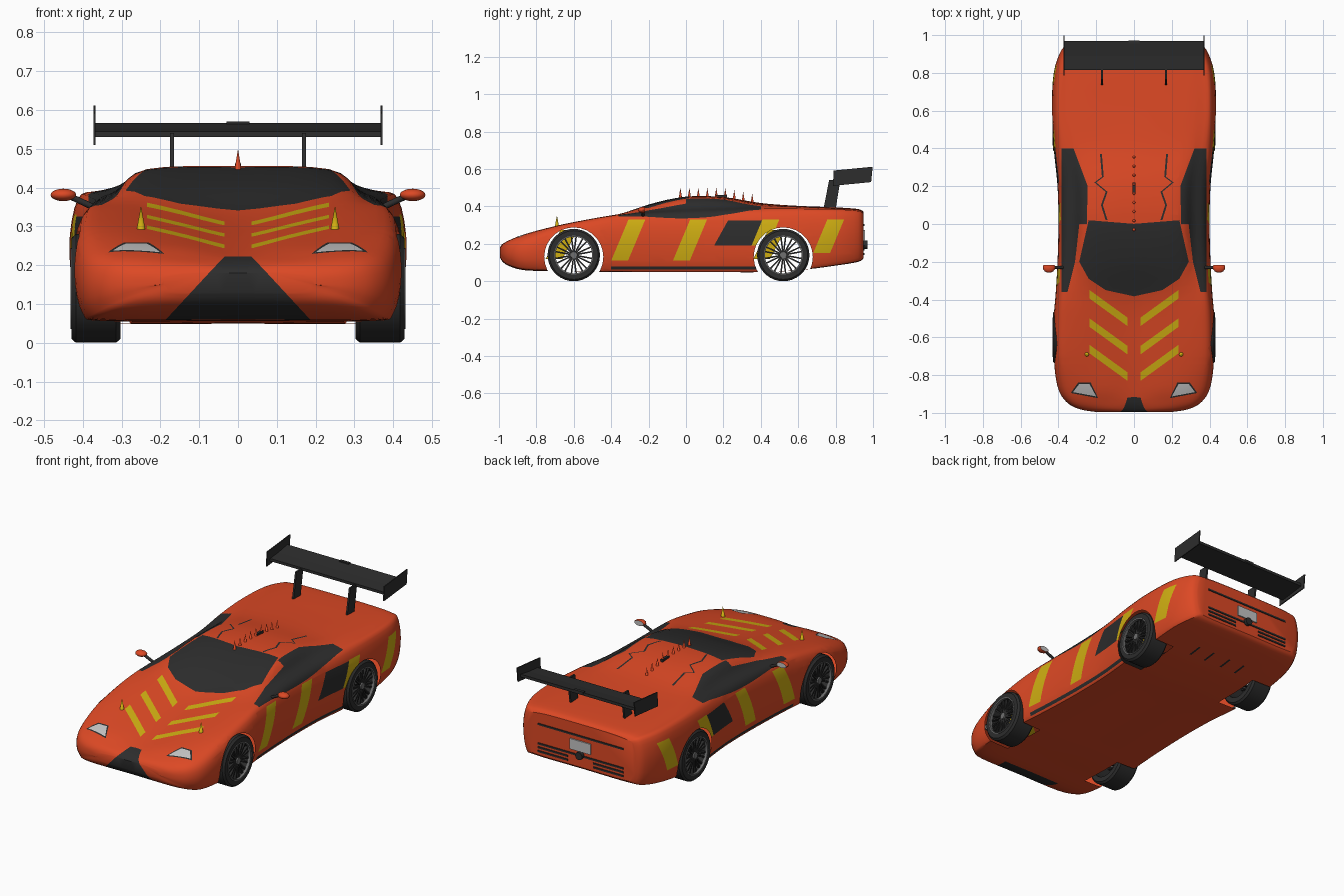
import bpy, bmesh, math
from mathutils import Vector, Matrix

if "Cube" in bpy.data.objects:
    bpy.data.objects.remove(bpy.data.objects["Cube"])


def material(name, rgb):
    m = bpy.data.materials.new(name)
    m.diffuse_color = (*rgb, 1)
    m.use_nodes = True
    m.node_tree.nodes["Principled BSDF"].inputs["Base Color"].default_value = m.diffuse_color
    return m


ORANGE = material("orange paint", (0.72, 0.066, 0.018))
BLACK = material("black trim", (0.026, 0.026, 0.026))
YELLOW = material("yellow stripe", (0.62, 0.42, 0.006))
SILVER = material("light grey", (0.55, 0.55, 0.55))
GREY = material("rim grey", (0.16, 0.16, 0.16))


def finish(bm, name, mats, mirror=False, smooth=True):
    me = bpy.data.meshes.new(name)
    bm.to_mesh(me)
    bm.free()
    ob = bpy.data.objects.new(name, me)
    bpy.context.collection.objects.link(ob)
    for m in mats:
        me.materials.append(m)
    if smooth:
        bpy.ops.object.select_all(action='DESELECT')
        ob.select_set(True)
        bpy.context.view_layer.objects.active = ob
        bpy.ops.object.shade_smooth_by_angle(angle=math.radians(35))
    if mirror:
        ob.modifiers.new("mirror", 'MIRROR')
    return ob


def catmull(pts, n, first=None, last=None):
    """Smooth curve through points, n steps per span."""
    p = [first or pts[0]] + list(pts) + [last or pts[-1]]
    out = []
    for i in range(1, len(p) - 2):
        a, b, c, d = p[i - 1:i + 3]
        for k in range(n):
            t = k / n
            out.append(0.5 * (2 * b + (c - a) * t + (2 * a - 5 * b + 4 * c - d) * t * t
                              + (3 * b - a - 3 * c + d) * t ** 3))
    return out + [pts[-1]]


# Body stations: y, half width, floor z, shoulder z, cabin base x z, roof edge x z, centre top z
STATIONS = [
    (-0.995, .20, .130, .165, .15, .175, .08, .180, .180),
    (-0.98, .29, .105, .180, .22, .195, .11, .200, .195),
    (-0.94, .36, .080, .200, .28, .220, .14, .220, .215),
    (-0.86, .405, .060, .225, .31, .250, .16, .250, .235),
    (-0.70, .425, .055, .275, .33, .295, .17, .285, .270),
    (-0.50, .425, .050, .315, .33, .335, .18, .325, .310),
    (-0.37, .415, .050, .335, .33, .355, .20, .355, .345),
    (-0.20, .405, .050, .345, .32, .375, .24, .405, .410),
    (0.00, .400, .050, .350, .315, .390, .235, .445, .452),
    (0.20, .405, .050, .355, .315, .395, .235, .440, .450),
    (0.40, .425, .050, .365, .34, .395, .25, .410, .418),
    (0.60, .435, .060, .370, .36, .390, .25, .400, .403),
    (0.80, .425, .085, .370, .35, .385, .24, .392, .395),
    (0.92, .385, .105, .360, .32, .378, .22, .384, .386),
    (0.95, .345, .125, .345, .29, .360, .20, .368, .370),
]


def section(y, w, zb, zs, xc, zc, xr, zr, zt):
    pts = [Vector((x, y, z)) for x, z in (
        (0, zb), (.8 * w, zb), (.95 * w, zb + .02), (w, zb + .58 * (zs - zb)),
        (.95 * w, zs), (xc, zc), (xr, zr), (0, zt))]
    flip = lambda v: Vector((-v.x, v.y, v.z))
    return catmull(pts, 4, flip(pts[1]), flip(pts[-2]))


sections = [section(*s) for s in STATIONS]
rails = [catmull([s[j] for s in sections], 4) for j in range(len(sections[0]))]
bm = bmesh.new()
grid = [[bm.verts.new(r[i]) for r in rails] for i in range(len(rails[0]))]
for a, b in zip(grid, grid[1:]):
    for j in range(len(a) - 1):
        bm.faces.new((a[j], b[j], b[j + 1], a[j + 1]))
bm.faces.new(grid[0])
bm.faces.new(grid[-1][::-1])


def region(poly, axes, cond):
    """Cut the body along a convex outline seen along one axis; return faces inside."""
    i, j = axes
    cx = sum(p[0] for p in poly) / len(poly)
    cy = sum(p[1] for p in poly) / len(poly)
    lo = [min(p[k] for p in poly) for k in (0, 1)]
    hi = [max(p[k] for p in poly) for k in (0, 1)]
    planes = []
    for p, q in zip(poly, poly[1:] + poly[:1]):
        co, no = Vector((0, 0, 0)), Vector((0, 0, 0))
        co[i], co[j] = p
        no[i], no[j] = q[1] - p[1], p[0] - q[0]
        mid = Vector((0, 0, 0))
        mid[i], mid[j] = cx, cy
        no.normalize()
        planes.append((co, -no if (mid - co).dot(no) > 0 else no))

    def near():
        bm.normal_update()
        out = []
        for f in bm.faces:
            if cond(f.calc_center_median(), f.normal):
                a = [v.co[i] for v in f.verts]
                b = [v.co[j] for v in f.verts]
                if max(a) > lo[0] and min(a) < hi[0] and max(b) > lo[1] and min(b) < hi[1]:
                    out.append(f)
        return out

    for co, no in planes:
        fs = near()
        geom = set(fs) | {e for f in fs for e in f.edges} | {v for f in fs for v in f.verts}
        bmesh.ops.bisect_plane(bm, geom=list(geom), dist=1e-5, plane_co=co, plane_no=no)
    return [f for f in near()
            if all((f.calc_center_median() - co).dot(no) < 0 for co, no in planes)]


def paint(poly, axes, cond, idx):
    for f in region(poly, axes, cond):
        f.material_index = idx


TOP, SIDE, FRONT = (0, 1), (1, 2), (0, 2)
up = lambda c, n: n.z > 0.1
out = lambda c, n: c.x > 0.3 and n.x > 0.25
# windshield and side windows
paint([(-.01, -.385), (.15, -.35), (.24, -.29), (.29, -.2), (.24, .02), (-.01, 0)], TOP, up, 1)
paint([(.385, .4), (.32, .4), (.245, .2), (.25, 0), (.385, 0)], TOP, up, 1)
paint([(.385, 0), (.262, 0), (.312, -.2), (.33, -.36), (.385, -.36)], TOP, up, 1)
# wavy roof seam
seam = [(.14, .02), (.165, .1), (.14, .17), (.2, .22), (.16, .25), (.17, .37)]
for (x0, y0), (x1, y1) in zip(seam, seam[1:]):
    paint([(x0, y0), (x0 + .01, y0), (x1 + .01, y1), (x1, y1)], TOP, up, 1)
# bonnet chevrons
for y in (-.35, -.50, -.64):
    paint([(.235, y), (.235, y - .045), (.035, y - .19), (.035, y - .145)], TOP, up, 2)
# headlights with dark surround
paint([(.19, -.922), (.335, -.895), (.295, -.838), (.23, -.838)], TOP, up, 1)
paint([(.2, -.913), (.323, -.89), (.289, -.846), (.236, -.846)], TOP, up, 3)
# nose panel
nose = lambda c, n: c.y < -.84 and n.y < -.1
paint([(-.01, .222), (.035, .222), (.07, .185), (-.01, .185)], FRONT, nose, 1)
paint([(-.01, .185), (.07, .185), (.195, .05), (-.01, .05)], FRONT, nose, 1)
# side intake, sill and slanted stripes
paint([(.15, .19), (.37, .19), (.455, .325), (.225, .325)], SIDE, out, 1)
paint([(-.4, .062), (.4, .062), (.4, .08), (-.4, .08)], SIDE, lambda c, n: c.x > .3, 1)
for y, z in ((-.40, .11), (-.07, .11), (.68, .15), (.35, .19)):
    t = (.33 - z) * .42
    paint([(y, z), (y + .09, z), (y + .09 + t, .33), (y + t, .33)], SIDE, out, 2)
# underside slots
for x in (.05, .15):
    paint([(x, .66), (x + .012, .66), (x + .012, .74), (x, .74)], TOP, lambda c, n: n.z < -.5, 1)
# open wheel arches
for y in (-.6, .52):
    ring = [(y + .158 * math.cos(k * math.tau / 28), .13 + .158 * math.sin(k * math.tau / 28))
            for k in range(28)]
    bmesh.ops.delete(bm, geom=region(ring, SIDE, lambda c, n: c.x > .28), context='FACES')
finish(bm, "body", [ORANGE, BLACK, YELLOW, SILVER], mirror=True)


def prism(name, poly, x0, x1, mat, mirror=True):
    """Side outline (y, z) extruded from x0 to x1."""
    b = bmesh.new()
    f = b.faces.new([b.verts.new((x0, y, z)) for y, z in poly])
    g = bmesh.ops.extrude_face_region(b, geom=[f])['geom']
    bmesh.ops.translate(b, vec=(x1 - x0, 0, 0), verts=[v for v in g if isinstance(v, bmesh.types.BMVert)])
    bmesh.ops.recalc_face_normals(b, faces=b.faces)
    return finish(b, name, [mat], mirror, smooth=False)


def box(name, x0, x1, y0, y1, z0, z1, mat, mirror=False):
    return prism(name, [(y0, z0), (y1, z0), (y1, z1), (y0, z1)], x0, x1, mat, mirror)


def cone(name, loc, r0, r1, depth, mat, rot=None, mirror=False, seg=12):
    b = bmesh.new()
    m = Matrix.Translation(loc) @ (rot or Matrix())
    bmesh.ops.create_cone(b, cap_ends=True, segments=seg, radius1=r0, radius2=r1, depth=depth, matrix=m)
    return finish(b, name, [mat], mirror)


# rear wing
prism("wing_blade", [(.815, .53), (.97, .55), (.97, .566), (.89, .552), (.815, .545)], -.37, .37, BLACK, False)
prism("wing_end_plate", [(.785, .51), (.99, .53), (.998, .612), (.79, .592)], .367, .373, BLACK)
prism("wing_strut", [(.735, .385), (.80, .385), (.825, .54), (.765, .54)], .165, .175, BLACK)
box("wing_tab", -.03, .03, .955, .972, .555, .57, BLACK)
# tail details
box("number_plate", -.065, .065, .945, .957, .215, .275, SILVER)
box("tail_strip", -.27, .27, .945, .954, .296, .306, BLACK)
for k in range(3):
    box("tail_vent", .08 - .06 * (k == 0), .27, .945, .954, .185 - .022 * k, .195 - .022 * k, BLACK, True)
cone("exhaust", (0, .955, .195), .022, .022, .03, BLACK, Matrix.Rotation(math.pi / 2, 4, 'X'))
# roof spikes, antenna base and bonnet spikes
for k in range(9):
    y = -.03 + .048 * k
    cone("roof_spike", (0, y, .472 - max(0, y - .2) * .2), .009, 0, .055, ORANGE)
box("roof_antenna", -.008, .008, .16, .22, .44, .462, BLACK)
cone("bonnet_spike", (.25, -.69, .315), .014, 0, .075, YELLOW, mirror=True)
# door mirrors
b = bmesh.new()
bmesh.ops.create_uvsphere(b, u_segments=16, v_segments=10, radius=1,
                          matrix=Matrix.Translation((.45, -.23, .381)) @ Matrix.Diagonal((.033, .028, .016, 1)))
bmesh.ops.bisect_plane(b, geom=b.verts[:] + b.edges[:] + b.faces[:], plane_co=(0, -.218, 0),
                       plane_no=(0, 1, 0), clear_outer=True)
cap = bmesh.ops.holes_fill(b, edges=[e for e in b.edges if e.is_boundary])['faces']
for f in cap:
    f.material_index = 1
finish(b, "mirror_shell", [ORANGE, SILVER], mirror=True)
cone("mirror_arm", (.40, -.23, .362), .008, .008, .08, BLACK, Matrix.Rotation(math.radians(65), 4, 'Y'), True)
# yellow stripe panels inside the arches
for y in (-.75, .36):
    prism("arch_stripe", [(y, .12), (y + .09, .12), (y + .17, .275), (y + .08, .275)], .293, .298, YELLOW)


def lathe(name, profile, mat, n=36):
    """Closed (radius, x) profile spun round the axle."""
    b = bmesh.new()
    rings = [[b.verts.new((x, r * math.cos(k * math.tau / n), r * math.sin(k * math.tau / n)))
              for r, x in profile] for k in range(n)]
    for k in range(n):
        p, q = rings[k], rings[(k + 1) % n]
        for j in range(len(profile)):
            h = (j + 1) % len(profile)
            b.faces.new((p[j], q[j], q[h], p[h]))
    bmesh.ops.recalc_face_normals(b, faces=b.faces)
    return finish(b, name, [mat])


# wheels
tyre = lathe("tyre", [(.102, -.063), (.13, -.063), (.14, -.052), (.14, .052), (.13, .063), (.102, .063)], BLACK)
lip = lathe("rim_lip", [(.098, .052), (.104, .052), (.104, .066), (.098, .066)], GREY)
b = bmesh.new()
for k in range(20):
    a = (k // 2) * math.tau / 10 + (.13 if k % 2 else -.13)
    m = (Matrix.Rotation(a, 4, 'X') @ Matrix.Translation((.045, 0, .06))
         @ Matrix.Diagonal((.016, .008, .086, 1)))
    bmesh.ops.create_cube(b, size=1, matrix=m)
spokes = finish(b, "spokes", [BLACK], smooth=False)
hub = cone("hub", (.045, 0, 0), .022, .018, .03, GREY, Matrix.Rotation(math.pi / 2, 4, 'Y'), seg=20)
hub.data.transform(Matrix.Translation((0, 0, 0)))
for part in (tyre, lip, spokes, hub):
    for y in (-.6, .52):
        for s in (1, -1):
            first = (y, s) == (-.6, 1)
            ob = part if first else part.copy()
            if not first:
                bpy.context.collection.objects.link(ob)
            ob.location = (.366 * s, y, .14)
            ob.rotation_euler = (0, 0, 0 if s > 0 else math.pi)
